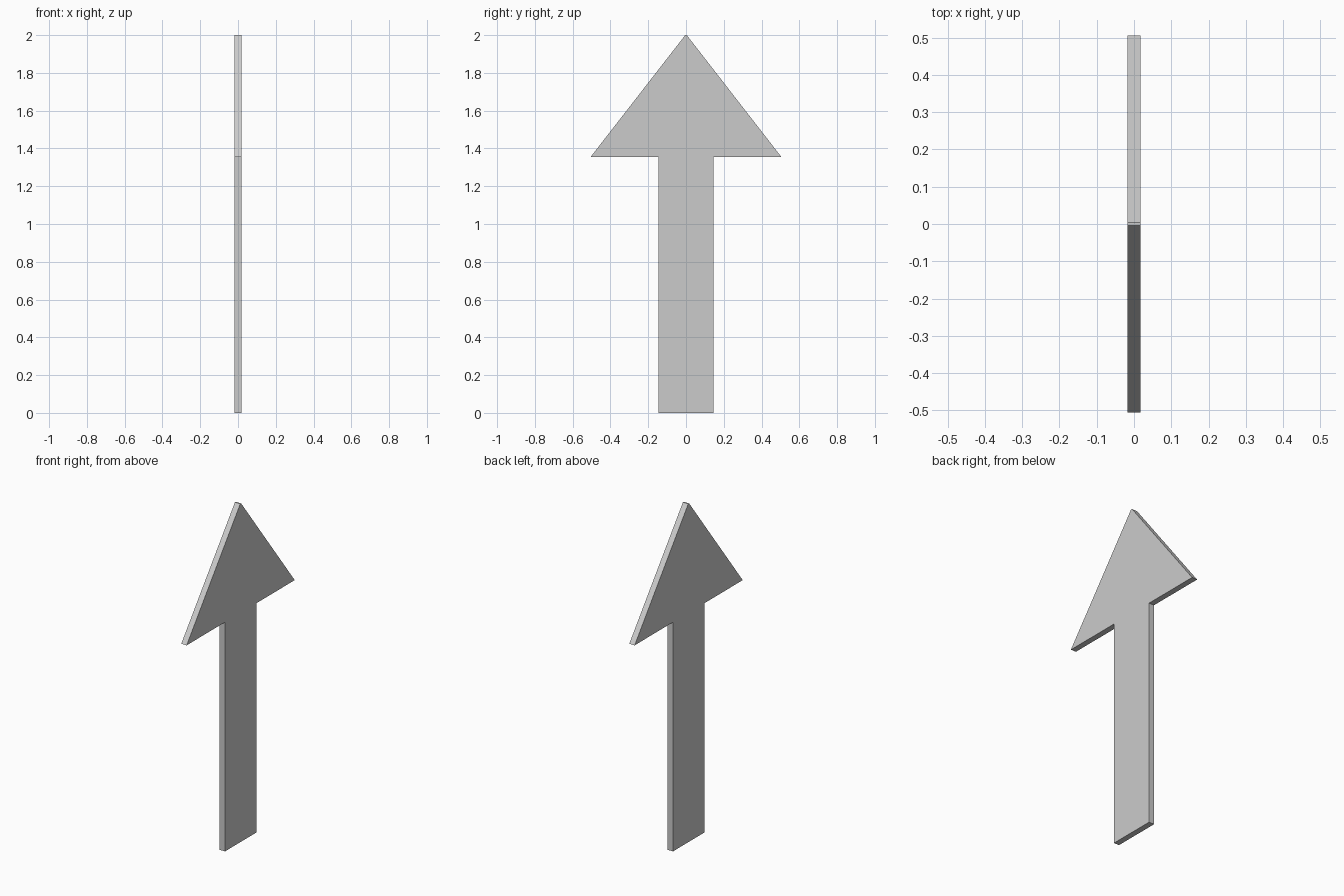
import bpy, bmesh
from mathutils import Vector

if "Cube" in bpy.data.objects:
    bpy.data.objects.remove(bpy.data.objects["Cube"])

THICK = 0.035

# Right half of the arrow outline (y, z), bottom to tip; mirrored for the left half
half = [(0.146, 0.0), (0.146, 1.355), (0.505, 1.355), (0.004, 2.0)]
outline = half + [(-y, z) for y, z in reversed(half)]

# Flat arrow plate: one profile face extruded along x
bm = bmesh.new()
face = bm.faces.new([bm.verts.new((-THICK / 2, y, z)) for y, z in outline])
ext = bmesh.ops.extrude_face_region(bm, geom=[face])
verts = [g for g in ext["geom"] if isinstance(g, bmesh.types.BMVert)]
bmesh.ops.translate(bm, verts=verts, vec=Vector((THICK, 0, 0)))

# Close the back if the extrusion removed the starting face
boundary = [e for e in bm.edges if e.is_boundary]
if boundary:
    bmesh.ops.holes_fill(bm, edges=boundary, sides=0)
bmesh.ops.recalc_face_normals(bm, faces=bm.faces)

mesh = bpy.data.meshes.new("arrow")
bm.to_mesh(mesh)
bm.free()
bpy.context.collection.objects.link(bpy.data.objects.new("arrow", mesh))
